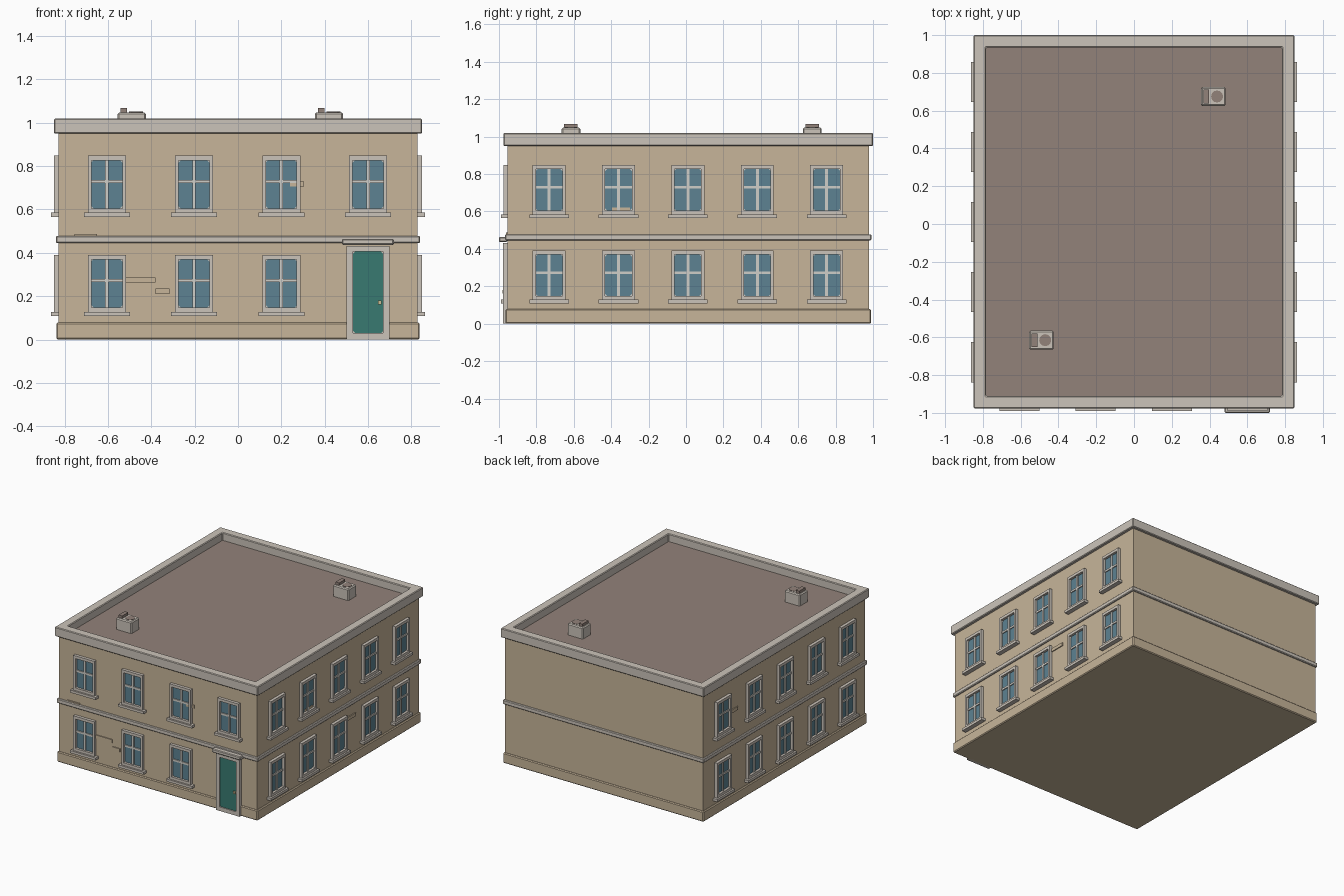
import bpy, bmesh, math
from mathutils import Matrix, Vector

cube = bpy.data.objects.get("Cube")
if cube:
    bpy.data.objects.remove(cube, do_unlink=True)


def material(name, rgb):
    m = bpy.data.materials.new(name)
    m.use_nodes = True
    colour = (*rgb, 1)
    m.diffuse_color = colour
    bsdf = next(n for n in m.node_tree.nodes if n.type == 'BSDF_PRINCIPLED')
    bsdf.inputs["Base Color"].default_value = colour
    bsdf.inputs["Roughness"].default_value = 0.8
    return m


WALL = material("sandstone wall", (0.57, 0.46, 0.32))
TRIM = material("pale stone trim", (0.60, 0.55, 0.49))
SASH = material("off white sash", (0.63, 0.62, 0.58))
ROOF = material("brown roof", (0.29, 0.225, 0.195))
GLASS = material("blue glass", (0.11, 0.225, 0.29))
DOOR = material("teal door", (0.04, 0.195, 0.165))
KNOB = material("brass knob", (0.58, 0.52, 0.30))


def box(bm, lo, hi, mat=0):
    """Axis aligned box between two corners."""
    lo, hi = Vector(lo), Vector(hi)
    m = Matrix.Translation((lo + hi) / 2) @ Matrix.Diagonal((*(hi - lo), 1))
    for v in bmesh.ops.create_cube(bm, size=1, matrix=m)["verts"]:
        for f in v.link_faces:
            f.material_index = mat


def pane(bm, x, z0, z1, front, back, clip, mat):
    """Upright plate with clipped corners."""
    pts = [(x - clip, z0), (x, z0 + clip), (x, z1 - clip), (x - clip, z1)]
    pts += [(-a, b) for a, b in reversed(pts)]
    face = bm.faces.new([bm.verts.new((a, front, b)) for a, b in pts])
    face.material_index = mat
    out = bmesh.ops.extrude_face_region(bm, geom=[face], use_keep_orig=True)["geom"]
    verts = [g for g in out if isinstance(g, bmesh.types.BMVert)]
    bmesh.ops.translate(bm, verts=verts, vec=(0, back - front, 0))
    for v in verts:
        for f in v.link_faces:
            f.material_index = mat


def mesh_from(bm, name, mats):
    bmesh.ops.recalc_face_normals(bm, faces=bm.faces[:])
    me = bpy.data.meshes.new(name)
    bm.to_mesh(me)
    bm.free()
    for m in mats:
        me.materials.append(m)
    return me


def add(name, me, loc=(0, 0, 0), turn=0, bevel=0):
    ob = bpy.data.objects.new(name, me)
    ob.location = loc
    ob.rotation_euler.z = turn
    bpy.context.collection.objects.link(ob)
    if bevel:
        mod = ob.modifiers.new("soft edges", 'BEVEL')
        mod.width, mod.segments = bevel, 1
    return ob


def block(name, lo, hi, mat, bevel=0):
    bm = bmesh.new()
    box(bm, lo, hi)
    return add(name, mesh_from(bm, name, [mat]), bevel=bevel)


# Main body: centre in y, half width and half depth of the walls
CY, HX, HY = 0.012, 0.828, 0.967


def slab(name, grow, z0, z1, mat, bevel=0):
    x, y = HX + grow, HY + grow
    return block(name, (-x, CY - y, z0), (x, CY + y, z1), mat, bevel)


slab("walls", 0, 0.002, 0.955, WALL)
slab("plinth", 0.01, 0, 0.078, WALL, 0.006)
slab("floor_band", 0.012, 0.445, 0.478, TRIM, 0.005)
slab("roof_deck", -0.02, 0.95, 0.962, ROOF)

# Cornice and parapet as one hollow ring
bm = bmesh.new()
rings = []
for grow, z in ((0.021, 0.95), (0.021, 1.02), (-0.045, 1.02), (-0.045, 0.95)):
    x, y = HX + grow, HY + grow
    rings.append([bm.verts.new((sx * x, CY + sy * y, z))
                  for sx, sy in ((-1, -1), (1, -1), (1, 1), (-1, 1))])
for a, b in zip(rings, rings[1:] + rings[:1]):
    for i in range(4):
        j = (i + 1) % 4
        bm.faces.new((a[i], a[j], b[j], b[i]))
add("cornice", mesh_from(bm, "cornice", [TRIM]), bevel=0.005)

# Window mesh, facing -y, origin on the wall at the centre of the opening
bm = bmesh.new()
W, H, GW, GH = 0.088, 0.132, 0.071, 0.111
box(bm, (-W, -0.022, -H), (-GW, 0.01, H))
box(bm, (GW, -0.022, -H), (W, 0.01, H))
box(bm, (-GW, -0.022, GH), (GW, 0.01, H))
box(bm, (-GW, -0.022, -H), (GW, 0.01, -GH))
box(bm, (-0.106, -0.034, -0.150), (0.106, 0.01, -0.131))
box(bm, (-GW, -0.002, -GH), (GW, 0.01, GH), 1)
pane(bm, GW, -GH, GH, -0.004, 0.005, 0.01, 2)
box(bm, (-0.008, -0.012, -GH), (0.008, 0.01, GH), 1)
box(bm, (-GW, -0.011, 0.006), (GW, 0.01, 0.021), 1)
window = mesh_from(bm, "window", [TRIM, SASH, GLASS])

UPPER, LOWER = 0.716, 0.259
front_y = CY - HY
for floor, z in (("upper", UPPER), ("lower", LOWER)):
    for i, x in enumerate((-0.605, -0.203, 0.2, 0.6)):
        if floor == "upper" or i < 3:
            add(f"front_window_{floor}_{i + 1}", window, (x, front_y, z))
    for i in range(5):
        y = 0.01 + (i - 2) * 0.371
        for side, s in (("left", 1), ("right", -1)):
            add(f"{side}_window_{floor}_{i + 1}", window,
                (s * HX, y, z), s * math.pi / 2)

# Door with surround, lintel and knob
bm = bmesh.new()
box(bm, (-0.1, -0.024, 0), (-0.07, 0.01, 0.432))
box(bm, (0.07, -0.024, 0), (0.1, 0.01, 0.432))
box(bm, (-0.07, -0.024, 0.405), (0.07, 0.01, 0.432))
box(bm, (-0.07, -0.024, 0), (0.07, 0.01, 0.03))
box(bm, (-0.07, -0.013, 0.03), (0.07, 0.01, 0.405))
pane(bm, 0.07, 0.03, 0.405, -0.016, 0, 0.01, 1)
box(bm, (0.045, -0.026, 0.162), (0.062, -0.014, 0.179), 2)
add("door", mesh_from(bm, "door", [TRIM, DOOR, KNOB]), (0.6, front_y, 0))
block("door_lintel", (0.479, -1, 0.437), (0.719, front_y, 0.464), TRIM, 0.005)

# Slightly raised bricks: wall, span along the wall, height range
OUT = 0.007
for i, (a, b, z0, z1) in enumerate(((-0.52, -0.38, 0.262, 0.287),
                                    (-0.38, -0.315, 0.21, 0.235),
                                    (0.24, 0.305, 0.705, 0.73))):
    block(f"front_brick_{i + 1}", (a, front_y - OUT, z0), (b, front_y + 0.01, z1), WALL)
block("band_brick", (-0.755, front_y - OUT, 0.46), (-0.65, front_y + 0.01, 0.487), WALL)
for i, (s, a, b, z0, z1) in enumerate(((1, -0.396, -0.3, 0.6, 0.622),
                                       (1, 0.09, 0.215, 0.342, 0.367),
                                       (-1, 0.57, 0.68, 0.69, 0.715))):
    x0, x1 = sorted((s * (HX - 0.01), s * (HX + OUT)))
    block(f"side_brick_{i + 1}", (x0, a, z0), (x1, b, z1), WALL)

# Roof vent units: casing, raised slot and round fan opening
for i, (x, y) in enumerate(((-0.49, -0.615), (0.42, 0.675))):
    block(f"vent_casing_{i + 1}", (x - 0.065, y - 0.05, 0.955),
          (x + 0.065, y + 0.05, 1.048), TRIM, 0.007)
    block(f"vent_slot_{i + 1}", (x - 0.052, y - 0.036, 1.04),
          (x - 0.022, y + 0.036, 1.068), ROOF)
    bm = bmesh.new()
    bmesh.ops.create_cone(bm, cap_ends=True, segments=12, radius1=0.032, radius2=0.032,
                          depth=0.008)
    add(f"vent_fan_{i + 1}", mesh_from(bm, "vent_fan", [ROOF]), (x + 0.02, y, 1.047))
